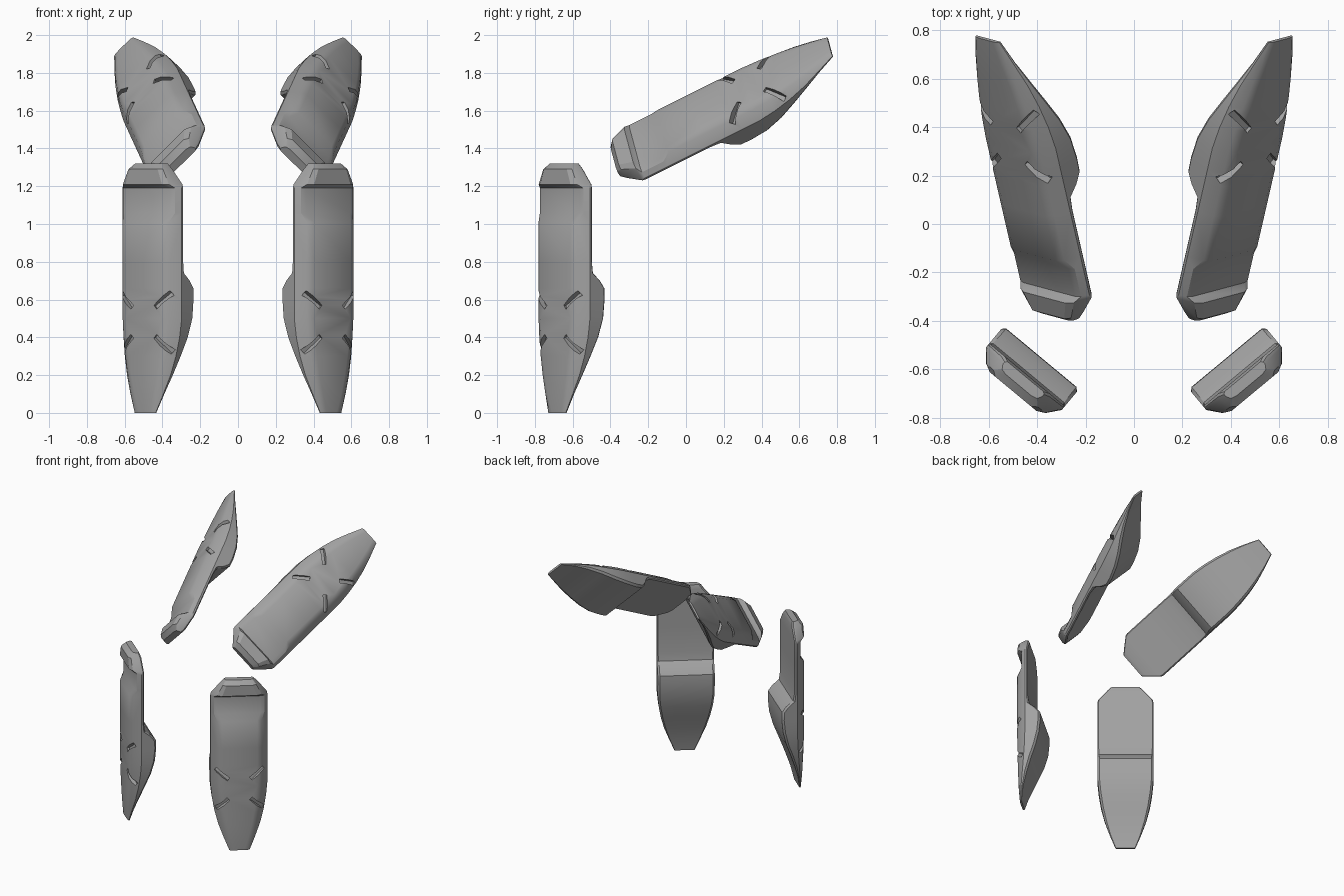
import bpy, bmesh
from mathutils import Vector, Matrix

if "Cube" in bpy.data.objects:
    bpy.data.objects.remove(bpy.data.objects["Cube"])

grey = bpy.data.materials.new("mid_grey")
grey.diffuse_color = (0.36, 0.36, 0.36, 1)
grey.use_nodes = True
grey.node_tree.nodes["Principled BSDF"].inputs["Base Color"].default_value = grey.diffuse_color

# Stations: height, half width, front half width, front depth, side depth, back depth
ROWS = [
    (1.32, .105, .090, -.035, -.060, -.080),
    (1.29, .130, .115, 0, -.065, -.090),
    (1.21, .198, .145, 0, -.070, -.090),
    (1.19, .203, .172, -.035, -.070, -.090),   # grip notch
    (1.06, .203, .172, -.035, -.070, -.090),
    (1.01, .203, .145, 0, -.070, -.090),
    (0.80, .203, .145, 0, -.070, -.090),
    (0.74, .203, .145, 0, -.070, -.100),       # rear swelling begins
    (0.70, .203, .145, 0, -.070, -.150),
    (0.66, .203, .145, 0, -.070, -.180),
    (0.60, .203, .145, 0, -.070, -.182),
    (0.50, .203, .145, 0, -.070, -.172),
    (0.40, .193, .138, 0, -.065, -.146),
    (0.30, .176, .124, 0, -.055, -.108),       # taper to the tip
    (0.20, .150, .106, 0, -.042, -.072),
    (0.10, .113, .082, 0, -.026, -.040),
    (0.00, .072, .055, -.006, -.012, -.020),
]
LENGTH = 1.32


def make_object(name, bm):
    bmesh.ops.recalc_face_normals(bm, faces=bm.faces)
    mesh = bpy.data.meshes.new(name)
    bm.to_mesh(mesh)
    bm.free()
    ob = bpy.data.objects.new(name, mesh)
    bpy.context.collection.objects.link(ob)
    return ob


def section(row):
    """Half cross-section mirrored into a closed ring: x width, y along, z depth."""
    z, h, f, front, side, back = row
    rim = min(.014, (side - back) * .4)
    soft = (f + .25 * (h - f), front + .25 * (side - front))
    half = [(h - rim, back), (h, back + rim), (h, side), soft, (f - .02, front)]
    ring = half + [(-x, d) for x, d in reversed(half)]
    return [Vector((x, LENGTH - z, d)) for x, d in ring]


def build_shell():
    bm = bmesh.new()
    rings = [[bm.verts.new(p) for p in section(r)] for r in ROWS]
    n = len(rings[0])
    for a, b in zip(rings, rings[1:]):
        for i in range(n):
            j = (i + 1) % n
            bm.faces.new((a[i], a[j], b[j], b[i]))
    bm.faces.new(rings[0])
    bm.faces.new(rings[-1])
    return make_object("shell", bm)


def build_slit_cutters():
    """Four slanted slots that follow the front face onto the side chamfers."""
    bm = bmesh.new()
    for z_in, z_out in ((.56, .635), (.405, .32)):
        for sx in (1, -1):
            p = Vector((sx * .08, LENGTH - z_in, .003))
            q = Vector((sx * .170, LENGTH - z_out, -.030))
            along = (q - p).normalized()
            across = Vector((0, 0, 1)).cross(along).normalized()
            up = along.cross(across)
            rot = Matrix((along, across, up)).transposed().to_4x4()
            size = Matrix.Diagonal(((q - p).length, .028, .05, 1))
            bmesh.ops.create_cube(
                bm, size=1,
                matrix=Matrix.Translation((p + q) / 2 + up * .003) @ rot @ size)
    ob = make_object("slit_cutter", bm)
    ob.hide_render = True
    return ob


# Master shell with slots cut
shell = build_shell()
shell.data.materials.append(grey)
cutter = build_slit_cutters()
mod = shell.modifiers.new("slits", 'BOOLEAN')
mod.operation = 'DIFFERENCE'
mod.solver = 'EXACT'
mod.object = cutter
bpy.context.view_layer.objects.active = shell
shell.select_set(True)
bpy.ops.object.modifier_apply(modifier=mod.name)
bpy.data.objects.remove(cutter)
bpy.ops.object.shade_smooth_by_angle(angle=0.52)


def frame(origin, along, width):
    a = Vector(along).normalized()
    w = Vector(width)
    w = (w - a * w.dot(a)).normalized()
    m = Matrix((w, a, w.cross(a))).transposed().to_4x4()
    return Matrix.Translation(origin) @ m


# Two upright lower plates and two swept upper plates, mirrored left and right
PLACES = {
    "lower_plate": frame((.499, -.692, 1.32), (0, 0, -1), (-.77, -.64, 0)),
    "upper_plate": frame((.348, -.40, 1.367), (.225, .98, .49), (.695, .18, -.695)),
}
for part, m in PLACES.items():
    for side, sx in (("right", 1), ("left", -1)):
        ob = shell.copy()
        ob.data = shell.data.copy()
        ob.name = f"{part}_{side}"
        bpy.context.collection.objects.link(ob)
        ob.data.transform(Matrix.Diagonal((sx, 1, 1, 1)) @ m)
        if sx < 0:
            ob.data.flip_normals()
bpy.data.objects.remove(shell)
